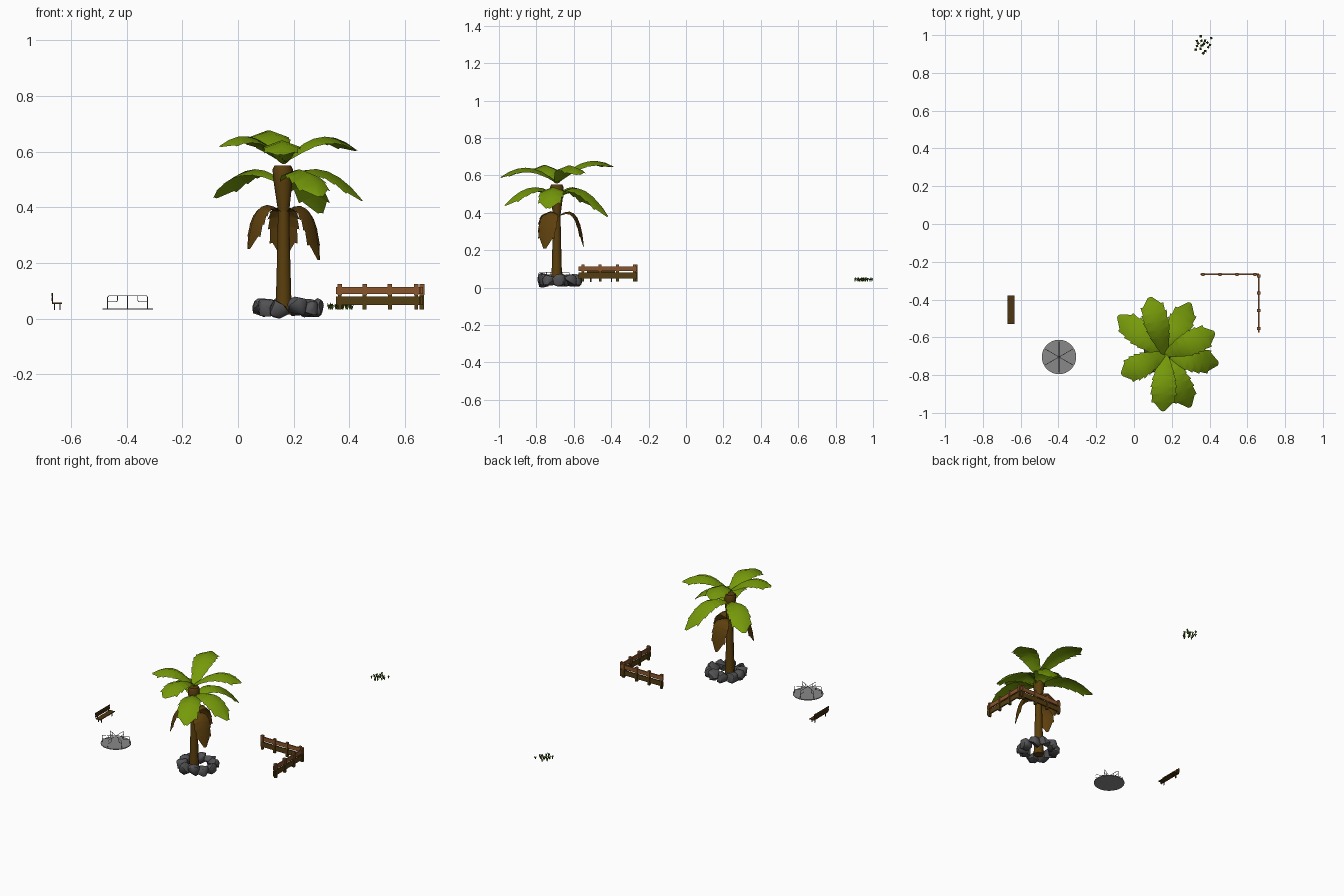
import bpy, bmesh, math, random
from mathutils import Vector, Matrix

if "Cube" in bpy.data.objects:
    bpy.data.objects.remove(bpy.data.objects["Cube"])

random.seed(4)


def material(name, r, g, b):
    m = bpy.data.materials.new(name)
    m.diffuse_color = (r, g, b, 1)
    m.use_nodes = True
    m.node_tree.nodes["Principled BSDF"].inputs["Base Color"].default_value = m.diffuse_color
    return m


LEAF = material("leaf green", 0.18, 0.32, 0.003)
BARK = material("bark brown", 0.105, 0.05, 0.004)
DEAD = material("dead leaf brown", 0.11, 0.05, 0.004)
STONE = material("dark stone", 0.085, 0.085, 0.09)
ORANGE = material("light fence wood", 0.25, 0.09, 0.025)
DARKWOOD = material("dark fence wood", 0.09, 0.047, 0.006)
BENCH = material("bench wood", 0.075, 0.036, 0.006)
DISC = material("platform grey", 0.25, 0.25, 0.25)
STEEL = material("handle steel", 0.16, 0.16, 0.16)
GRASS = material("grass green", 0.07, 0.14, 0.008)


def finish(bm, name, mat, smooth=None):
    me = bpy.data.meshes.new(name)
    bm.to_mesh(me)
    bm.free()
    if smooth:
        me.polygons.foreach_set("use_smooth", [True] * len(me.polygons))
        me.set_sharp_from_angle(angle=math.radians(smooth))
    me.materials.append(mat)
    ob = bpy.data.objects.new(name, me)
    bpy.context.collection.objects.link(ob)
    return ob


def boxes(name, mat, items):
    """items: (x0, x1, y0, y1, z0, z1) joined into one object"""
    bm = bmesh.new()
    for x0, x1, y0, y1, z0, z1 in items:
        mx = Matrix.Translation(((x0 + x1) / 2, (y0 + y1) / 2, (z0 + z1) / 2)) @ \
            Matrix.Diagonal((x1 - x0, y1 - y0, z1 - z0, 1))
        bmesh.ops.create_cube(bm, size=1, matrix=mx)
    return finish(bm, name, mat)


def lathe(name, mat, centre, profile, n):
    bm = bmesh.new()
    rings = [[bm.verts.new((centre[0] + dx + r * math.cos(2 * math.pi * k / n),
                            centre[1] + r * math.sin(2 * math.pi * k / n), z))
              for k in range(n)] for r, z, dx in profile]
    for a, b in zip(rings, rings[1:]):
        for k in range(n):
            bm.faces.new((a[k], a[(k + 1) % n], b[(k + 1) % n], b[k]))
    bm.faces.new(rings[0][::-1])
    bm.faces.new(rings[-1])
    return finish(bm, name, mat, 50)


def frond(name, mat, centre, angle, p0, p1, p2, half, fold=0.36, n=7):
    """Folded leaf along a curve (radius, height), with saw-tooth edges"""
    bm = bmesh.new()
    out = Vector((math.cos(angle), math.sin(angle), 0))
    side = Vector((-out.y, out.x, 0))

    def point(t):
        a, b, c = (1 - t) ** 2, 2 * t * (1 - t), t * t
        r, z = (a * p0[i] + b * p1[i] + c * p2[i] for i in (0, 1))
        return Vector((centre[0], centre[1], 0)) + out * r + Vector((0, 0, z))

    def width(t):
        return half * (0.22 + 0.78 * math.sin(math.pi * min(1, t * 0.86) ** 1.1) ** 0.75)

    def edge(t, s, w):
        tan = (point(t + 0.02) - point(t - 0.02)).normalized()
        up = tan.cross(side)
        if up.dot(out + Vector((0, 0, 1))) < 0:
            up.negate()
        return point(t) + side * s * w - up * w * fold
    spine = [bm.verts.new(point(i / n)) for i in range(n + 1)]
    for s in (-1, 1):
        for i in range(n):
            t0, t1 = i / n, (i + 1) / n
            w0, w1 = width(t0) * 0.9, width(t1) * 1.05
            if i == n - 1:
                w1 = half * 0.16
            a = bm.verts.new(edge(t0 + 0.01, s, w0))
            b = bm.verts.new(edge(min(1, t1 + 0.03), s, w1))
            f = [spine[i], a, b, spine[i + 1]]
            bm.faces.new(f if s < 0 else f[::-1])
    return finish(bm, name, mat, 80)


# Palm trunk with flared crown
PALM = (0.161, -0.687)
lathe("palm_trunk", BARK, PALM, [(0.03, 0.02, 0.0), (0.027, 0.1, 0.0), (0.023, 0.25, 0.0),
      (0.02, 0.4, 0.0)], 8)
lathe("palm_crown", BARK, PALM, [(0.02, 0.39, 0.0), (0.033, 0.49, -0.002), (0.037, 0.54, -0.003),
      (0.03, 0.555, -0.003)], 8)

# Green fronds: tip x, tip y, tip z, base z, arch height
tips = [(0.15, -0.988, 0.595, 0.56, 0.645), (0.08, -0.383, 0.652, 0.56, 0.675),
        (0.425, -0.57, 0.61, 0.56, 0.657), (-0.07, -0.792, 0.625, 0.56, 0.657),
        (-0.088, -0.482, 0.44, 0.49, 0.54), (0.295, -0.412, 0.385, 0.49, 0.53),
        (0.445, -0.735, 0.43, 0.49, 0.54), (0.295, -0.967, 0.445, 0.49, 0.54)]
for i, (x, y, z, z0, peak) in enumerate(tips):
    dx, dy = x - PALM[0], y - PALM[1]
    r = math.hypot(dx, dy)
    frond(f"palm_frond_{i + 1}", LEAF, PALM, math.atan2(dy, dx), (-0.005, z0),
          (0.48 * r, 2 * peak - (z0 + z) / 2), (r, z), 0.068)

# Hanging dead fronds
for i, (deg, z) in enumerate(((-27, 0.215), (90, 0.225), (208, 0.255))):
    frond(f"dead_frond_{i + 1}", DEAD, PALM, math.radians(deg), (0.01, 0.39),
          (0.125, 0.475), (0.145, z), 0.055)

# Ring of rocks around the trunk
for i in range(10):
    a = 2 * math.pi * (i + random.uniform(-0.12, 0.12)) / 10
    bm = bmesh.new()
    for j in range(24):
        v = Vector([random.gauss(0, 1) for _ in range(3)]).normalized()
        v = Vector([math.copysign(abs(c) ** 0.7, c) for c in v])
        bm.verts.new((v.x * 0.036, v.y * 0.036, v.z * random.uniform(0.033, 0.036)))
    bmesh.ops.convex_hull(bm, input=bm.verts[:])
    junk = [v for v in bm.verts if not v.link_faces]
    bmesh.ops.delete(bm, geom=junk, context='VERTS')
    rock = finish(bm, f"rock_{i + 1}", STONE, 42)
    low = min(v.co.z for v in rock.data.vertices)
    rock.location = (0.177 + 0.093 * math.cos(a), -0.672 + 0.091 * math.sin(a),
                     -low + (0.005 if i == 7 else random.uniform(0.009, 0.019)))

# Corner fence: posts and two rails per run
px = [0.363, 0.452, 0.543, 0.638]
py = [-0.272, -0.362, -0.455, -0.548]
posts = [(x - 0.007, x + 0.007, -0.271, -0.256, 0.037, 0.127) for x in px]
posts += [(0.650, 0.666, y - 0.007, y + 0.007, 0.037, 0.127) for y in py]
boxes("fence_posts", DARKWOOD, posts)
boxes("fence_post_caps", ORANGE, [(a - .001, b + .001, c - .001, d + .001, 0.09, 0.129)
                                  for a, b, c, d, _, _ in posts])
for name, mat, z0, z1 in (("upper", ORANGE, 0.093, 0.119), ("lower", DARKWOOD, 0.053, 0.085)):
    boxes(f"fence_{name}_rails", mat, [(0.35, 0.66, -0.267, -0.259, z0, z1),
                                       (0.654, 0.662, -0.57, -0.265, z0, z1)])

# Bench: seat and slatted back, legs
boxes("bench_seat", BENCH, [(-0.671, -0.636, -0.525, -0.375, 0.058, 0.062)])
boxes("bench_back", BENCH, [(-0.674, -0.670, -0.525, -0.375, z, z + 0.013)
                            for z in (0.068, 0.084)])
boxes("bench_legs", BENCH, [(x, x + 0.004, y - 0.003, y + 0.003, 0.035, 0.059)
                            for x in (-0.665, -0.645) for y in (-0.505, -0.395)])
boxes("bench_back_posts", BENCH, [(-0.671, -0.668, y - 0.003, y + 0.003, 0.058, 0.097)
                                  for y in (-0.505, -0.395)])

# Roundabout: round platform with six radial handles
C = (-0.40, -0.70)
lathe("roundabout_platform", DISC, C, [(0.091, 0.037, 0), (0.091, 0.042, 0)], 32)
curve = bpy.data.curves.new("handle_path", 'CURVE')
curve.dimensions = '3D'
curve.bevel_depth = 0.0014
curve.bevel_resolution = 1
curve.use_fill_caps = True
for k in range(6):
    a = math.radians(30 + 60 * k)
    for path in ([(0.083, 0.04), (0.083, 0.082), (0.078, 0.087), (0.0, 0.087)],
                 [(0.083, 0.066), (0.046, 0.066), (0.042, 0.070), (0.042, 0.087)]):
        sp = curve.splines.new('POLY')
        sp.points.add(len(path) - 1)
        for p, (r, z) in zip(sp.points, path):
            p.co = (C[0] + r * math.cos(a), C[1] + r * math.sin(a), z, 1)
curve.materials.append(STEEL)
bpy.context.collection.objects.link(bpy.data.objects.new("roundabout_handles", curve))

# Grass patch: small star-shaped tufts of pointed leaves
bm = bmesh.new()
spots = [(0.0, 0.0), (0.006, 0.008), (-0.008, -0.004)]
spots += [(0.045 * random.uniform(0.35, 1.0) * math.cos(k * 2.4),
           0.045 * random.uniform(0.4, 1.0) * math.sin(k * 2.4)) for k in range(11)]
spots += [(-0.012, 0.046), (0.044, 0.036), (0.0, -0.044), (-0.038, -0.025)]
for sx, sy in spots:
    height = random.uniform(0.02, 0.027)
    for k in range(4):
        a = k * math.pi / 2 + sx * 60
        d = Vector((math.cos(a), math.sin(a), 0))
        s = Vector((-d.y, d.x, 0))
        base = Vector((0.362 + sx, 0.952 + sy, 0.038))
        mid = base + d * 0.004 + Vector((0, 0, height * 0.55))
        tip = base + d * 0.009 + Vector((0, 0, height * (1 - 0.12 * k)))
        v = [bm.verts.new(p) for p in (base - s * .002, base + s * .002,
                                       mid + s * .004, mid - s * .004, tip)]
        bm.faces.new(v[:4])
        bm.faces.new((v[3], v[2], v[4]))
finish(bm, "grass_patch", GRASS)

# Settle everything on the common origin
for ob in bpy.context.collection.objects:
    ob.location += Vector((0.003, -0.004, -0.005))
